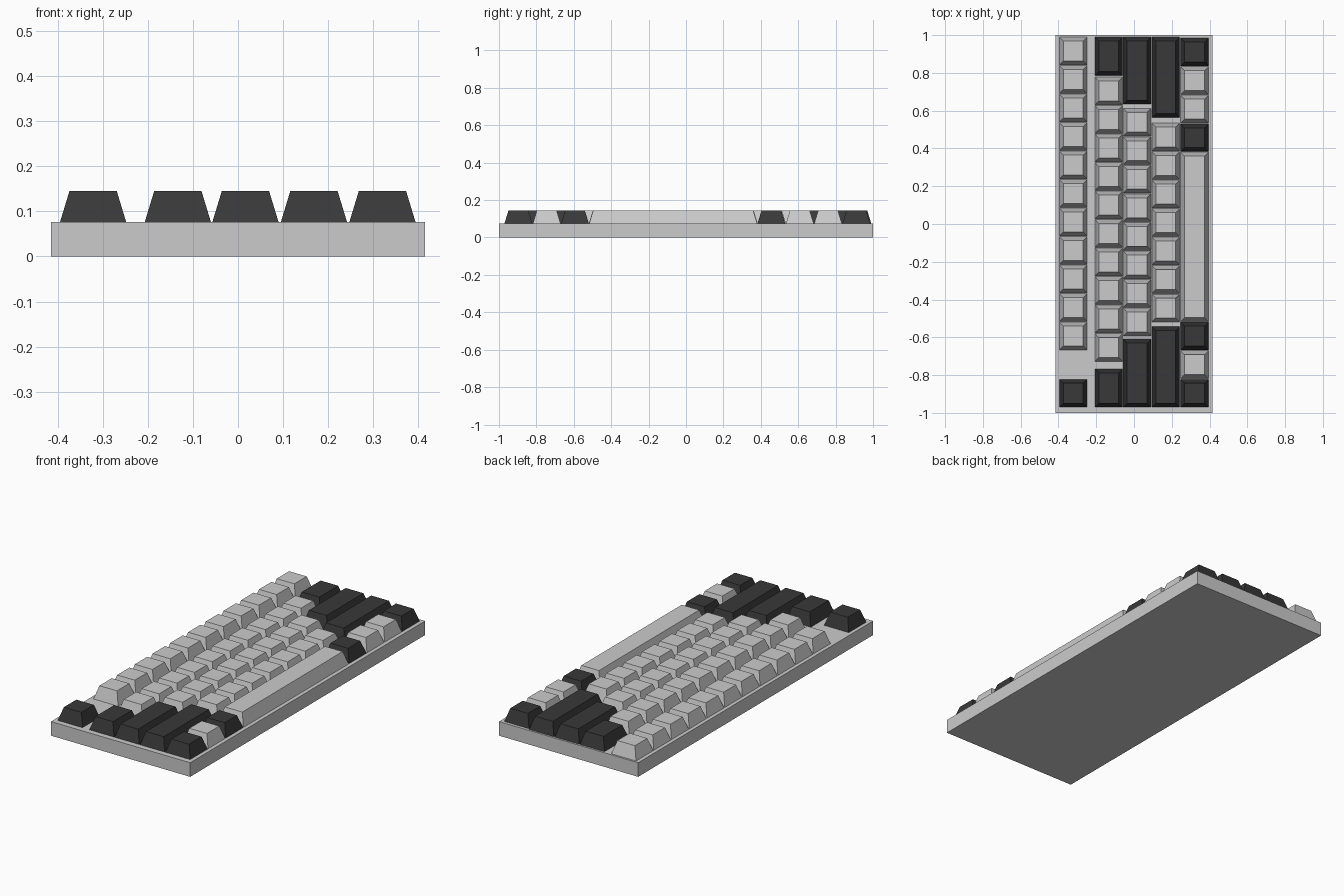
import bpy, bmesh
from mathutils import Matrix

if "Cube" in bpy.data.objects:
    bpy.data.objects.remove(bpy.data.objects["Cube"])

dark = bpy.data.materials.new("dark_plastic")
dark.diffuse_color = (0.04, 0.04, 0.04, 1)
dark.use_nodes = True
dark.node_tree.nodes["Principled BSDF"].inputs["Base Color"].default_value = dark.diffuse_color

BASE_TOP, KEY_TOP = 0.076, 0.145
TAPER = 0.021          # inset of the key top on every side
KEY_W, PITCH = 0.147, 0.151


def box(name, x0, x1, y0, y1, z0, z1, taper=0.0, mat=None):
    """Box whose top face is inset by taper."""
    bm = bmesh.new()
    bmesh.ops.create_cube(bm, size=1)
    for v in bm.verts:
        t = taper if v.co.z > 0 else 0
        v.co.x = x0 + t if v.co.x < 0 else x1 - t
        v.co.y = y0 + t if v.co.y < 0 else y1 - t
        v.co.z = z0 if v.co.z < 0 else z1
    me = bpy.data.meshes.new(name)
    bm.to_mesh(me)
    bm.free()
    if mat:
        me.materials.append(mat)
    ob = bpy.data.objects.new(name, me)
    bpy.context.collection.objects.link(ob)
    return ob


def key(name, x, y_top, y_bottom, mat=None):
    box(name, x, x + KEY_W, y_bottom, y_top, BASE_TOP, KEY_TOP, TAPER, mat)


def key_run(name, x, y_start, count):
    for i in range(count):
        y = y_start - i * PITCH
        key(f"{name}_{i + 1}", x, y, y - KEY_W)


# case
box("case", -0.415, 0.415, -1, 1, 0, BASE_TOP)

# left edge of each key row
ROWS = [-0.395, -0.207, -0.057, 0.095, 0.247]

# letter and number keys: row, first y, count
for row, y, n in [(0, 0.99, 11), (1, 0.778, 10), (2, 0.612, 8), (3, 0.534, 7),
                  (4, 0.833, 2), (4, -0.671, 1)]:
    key_run(f"key_row{row + 1}_{'a' if y > 0 else 'b'}", ROWS[row], y, n)

# dark modifier keys: row, upper y, lower y
for i, (row, y1, y0) in enumerate([
        (0, -0.822, -0.97),
        (1, 0.99, 0.787), (1, -0.767, -0.97),
        (2, 0.99, 0.634), (2, -0.61, -0.97),
        (3, 0.99, 0.563), (3, -0.543, -0.97),
        (4, 0.984, 0.837), (4, 0.53, 0.383),
        (4, -0.52, -0.667), (4, -0.822, -0.97)]):
    key(f"modifier_key_{i + 1}", ROWS[row], y1, y0, dark)

# space bar
key("space_bar", ROWS[4], 0.38, -0.517)
